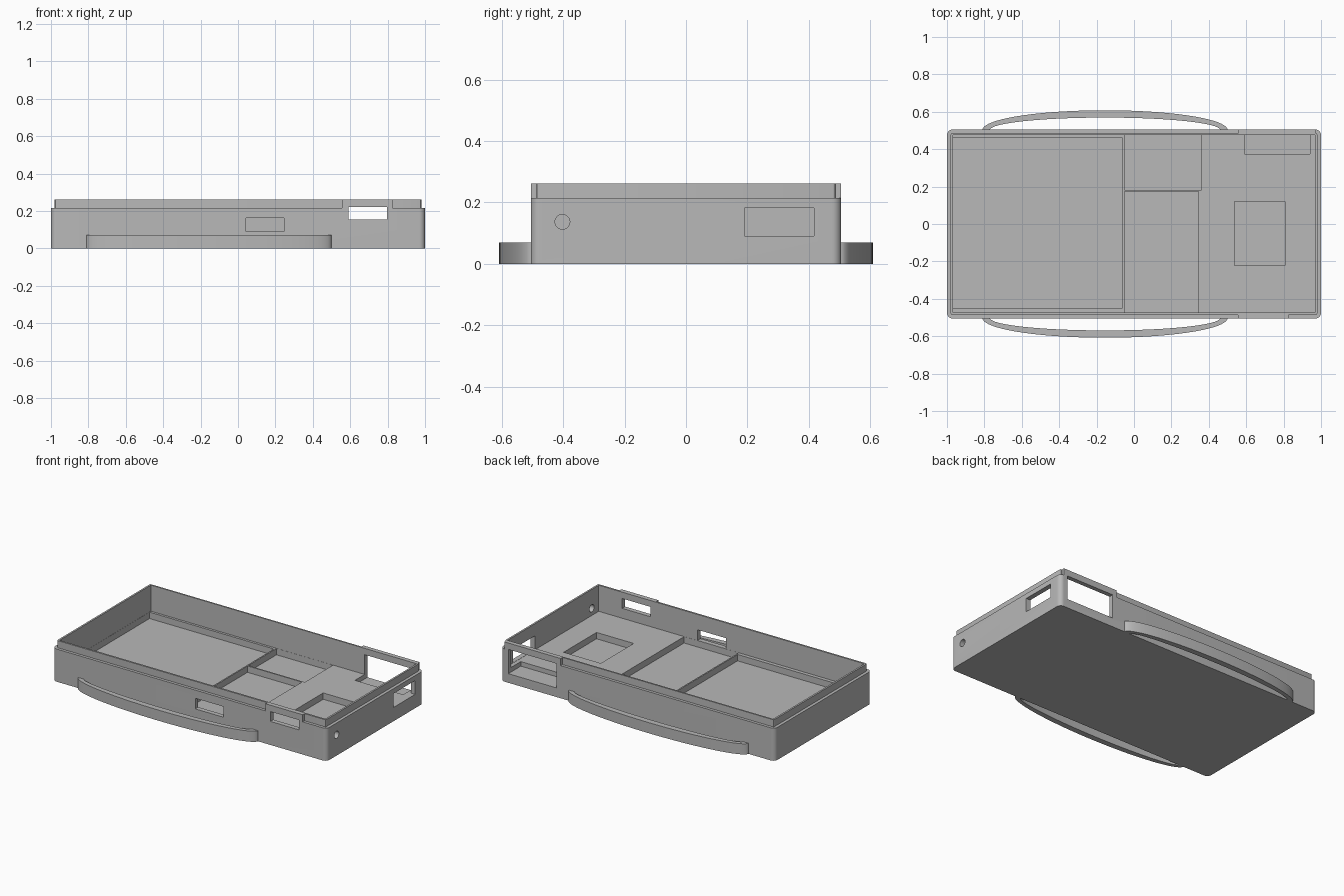
import bpy
import bmesh
import math

cube = bpy.data.objects.get("Cube")
if cube:
    bpy.data.objects.remove(cube, do_unlink=True)

# Single plastic colour
grey = bpy.data.materials.new("grey plastic")
grey.use_nodes = True
grey.diffuse_color = (0.48, 0.48, 0.48, 1)
grey.node_tree.nodes["Principled BSDF"].inputs["Base Color"].default_value = (0.48, 0.48, 0.48, 1)


def prism(name, outline, z0, z1):
    """Extrude a flat outline from z0 up to z1."""
    bm = bmesh.new()
    base = bm.faces.new([bm.verts.new((x, y, z0)) for x, y in outline])
    top = bmesh.ops.extrude_face_region(bm, geom=[base])["geom"]
    bmesh.ops.translate(bm, vec=(0, 0, z1 - z0),
                        verts=[v for v in top if isinstance(v, bmesh.types.BMVert)])
    bmesh.ops.recalc_face_normals(bm, faces=bm.faces)
    mesh = bpy.data.meshes.new(name)
    bm.to_mesh(mesh)
    bm.free()
    mesh.materials.append(grey)
    obj = bpy.data.objects.new(name, mesh)
    bpy.context.collection.objects.link(obj)
    return obj


def box(name, x0, x1, y0, y1, z0, z1):
    return prism(name, [(x0, y0), (x1, y0), (x1, y1), (x0, y1)], z0, z1)


def rounded_box(name, hx, hy, radius, z0, z1, steps=8):
    outline = []
    for corner, (sx, sy) in enumerate([(1, 1), (-1, 1), (-1, -1), (1, -1)]):
        for i in range(steps + 1):
            a = (corner + i / steps) * math.pi / 2
            outline.append((sx * (hx - radius) + radius * math.cos(a),
                            sy * (hy - radius) + radius * math.sin(a)))
    return prism(name, outline, z0, z1)


def activate(obj):
    bpy.ops.object.select_all(action='DESELECT')
    obj.select_set(True)
    bpy.context.view_layer.objects.active = obj


def combine(target, tool, operation):
    """Apply a boolean and discard the tool object."""
    activate(target)
    mod = target.modifiers.new(operation, 'BOOLEAN')
    mod.operation = operation
    mod.solver = 'EXACT'
    mod.object = tool
    tool.hide_render = True
    bpy.ops.object.modifier_apply(modifier=mod.name)
    bpy.data.objects.remove(tool, do_unlink=True)


# Tray with stepped lip and thick tabs over the ports
RIM, DECK, FLOOR = 0.262, 0.09, 0.048
tray = rounded_box("case_tray", 1, 0.505, 0.03, 0, 0.215)
combine(tray, rounded_box("lip", 0.98, 0.486, 0.008, 0.1, RIM, 3), 'UNION')
combine(tray, box("front_tab", 0.555, 0.825, -0.505, -0.46, 0.12, RIM), 'UNION')
combine(tray, box("back_tab", 0.56, 0.97, 0.46, 0.505, 0.12, RIM), 'UNION')

# Main cavity, floor pockets and port openings
cutters = [
    ("cavity", -0.968, 0.968, -0.474, 0.476, DECK, 0.4),
    ("large_pocket", -0.967, -0.061, -0.45, 0.46, FLOOR, 0.15),
    ("back_pocket", -0.052, 0.36, 0.182, 0.475, FLOOR, 0.15),
    ("front_pocket", -0.052, 0.345, -0.473, 0.173, FLOOR, 0.15),
    ("square_recess", 0.537, 0.808, -0.222, 0.12, FLOOR, 0.15),
    ("back_port", 0.59, 0.942, 0.375, 0.6, 0.06, 0.22),
    ("front_port", 0.59, 0.797, -0.6, -0.44, 0.155, 0.22),
    ("front_slot", 0.042, 0.247, -0.6, -0.44, 0.091, 0.161),
    ("end_port", 0.93, 1.1, 0.19, 0.417, 0.091, 0.182),
]
for cutter in cutters:
    combine(tray, box(*cutter), 'DIFFERENCE')

# Round hole in the end wall
bpy.ops.mesh.primitive_cylinder_add(vertices=32, radius=0.024, depth=0.2,
                                    location=(1, -0.402, 0.137), rotation=(0, math.pi / 2, 0))
combine(tray, bpy.context.object, 'DIFFERENCE')


# Bowed strap loops along both long sides
def strap_loop(name, side, steps=48):
    def arc(half_length, bulge):
        angles = [math.pi * i / steps for i in range(steps + 1)]
        return [(-0.155 + half_length * math.cos(a), side * (0.503 + bulge * math.sin(a)))
                for a in angles]
    return prism(name, arc(0.655, 0.105) + arc(0.615, 0.066)[::-1], 0, 0.07)


loops = [strap_loop("front_strap_loop", -1), strap_loop("back_strap_loop", 1)]

for part in [tray] + loops:
    part.data.materials.clear()
    part.data.materials.append(grey)
    for face in part.data.polygons:
        face.material_index = 0
    activate(part)
    bpy.ops.object.shade_smooth_by_angle(angle=math.radians(30))
